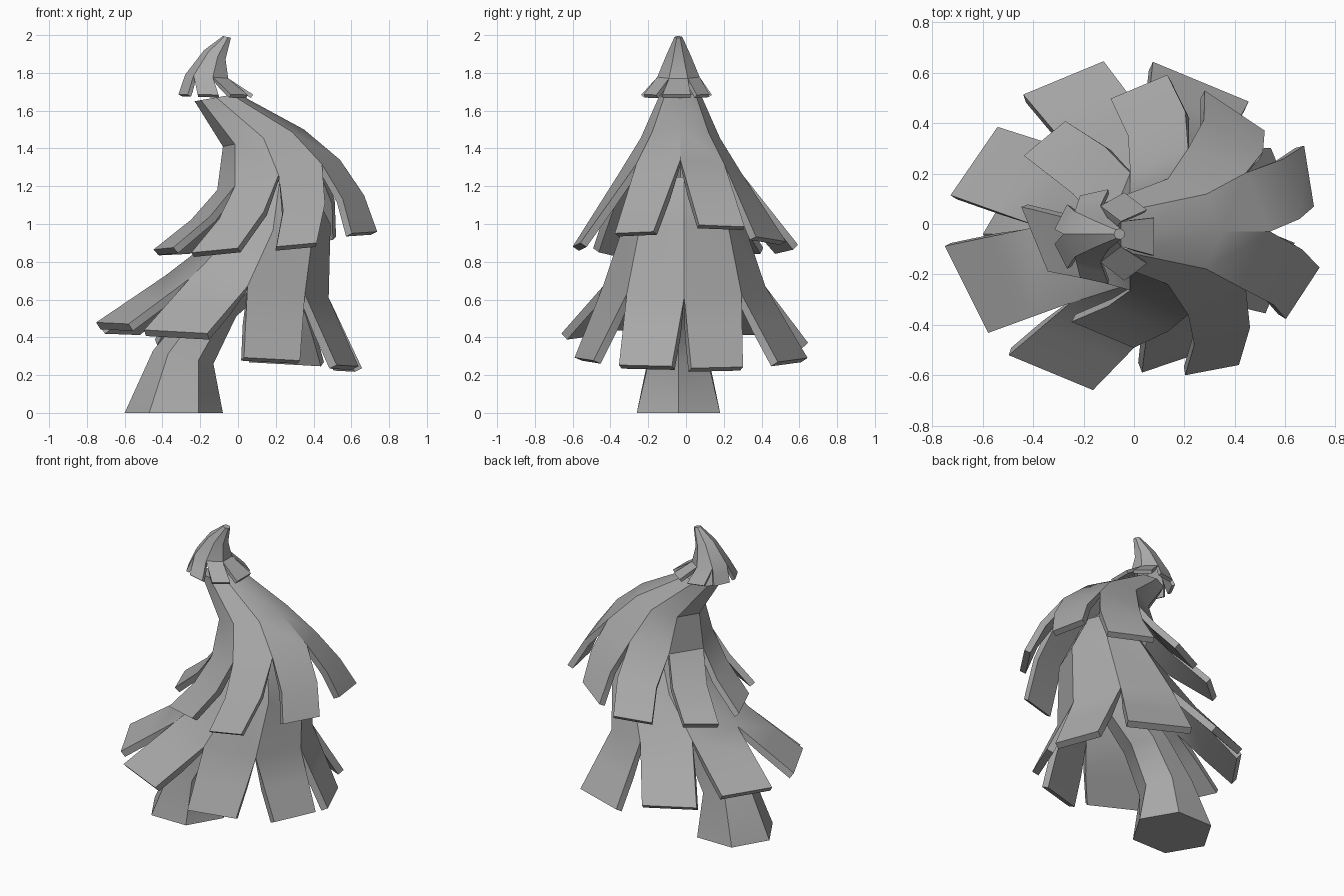
import bpy, bmesh
from math import cos, sin, pi, radians
from mathutils import Matrix, Vector

cube = bpy.data.objects.get("Cube")
if cube:
    bpy.data.objects.remove(cube, do_unlink=True)

grey = bpy.data.materials.new("plain grey")
grey.use_nodes = True
grey.diffuse_color = (0.4, 0.4, 0.4, 1)
grey.node_tree.nodes["Principled BSDF"].inputs["Base Color"].default_value = (0.4, 0.4, 0.4, 1)


def finish(bm, name, thick=0):
    """Make the object, give it thickness, then smooth it while keeping rims sharp."""
    mesh = bpy.data.meshes.new(name)
    bm.to_mesh(mesh)
    bm.free()
    mesh.materials.append(grey)
    obj = bpy.data.objects.new(name, mesh)
    bpy.context.collection.objects.link(obj)
    bpy.ops.object.select_all(action='DESELECT')
    obj.select_set(True)
    bpy.context.view_layer.objects.active = obj
    if thick:
        mod = obj.modifiers.new("thickness", 'SOLIDIFY')
        mod.thickness = thick
        mod.offset = -1
        bpy.ops.object.modifier_apply(modifier=mod.name)
    bpy.ops.object.shade_smooth_by_angle(angle=0.6)


def loft(bm, rings, sides, start, yc):
    """Skin tilted rings, each given by its -x point, +x point and half depth."""
    loops = []
    for (x0, z0), (x1, z1), depth in rings:
        loop = []
        for i in range(sides):
            a = start + 2 * pi * i / sides
            t = (1 + cos(a)) / 2
            loop.append(bm.verts.new((x0 + (x1 - x0) * t, yc + depth * sin(a), z0 + (z1 - z0) * t)))
        loops.append(loop)
    for up, low in zip(loops, loops[1:]):
        for i in range(sides):
            j = (i + 1) % sides
            bm.faces.new((up[i], low[i], low[j], up[j]))
    bm.faces.new(loops[0])
    return loops


def skirt(name, rings, tips, start, yc, bend, thick):
    """Closed bell whose hem continues as strips; a tip is x, y, z, relative width, turn."""
    bm = bmesh.new()
    n = len(tips)
    hem = loft(bm, rings, n, start, yc)[-1]
    for i, (x, y, z, width, turn) in enumerate(tips):
        a, b = hem[i], hem[(i + 1) % n]
        half = (b.co - a.co) / 2
        tip = Vector((x, y, z))
        # Strip ends are turned and lie flatter than the hem
        tip_half = Matrix.Rotation(radians(turn), 3, 'Z') @ half * width
        tip_half.z *= 0.4
        knee = (a.co + b.co) / 4 + tip / 2 + Vector((bend, 0, 0))
        row = (a, b)
        for centre, side in ((knee, (half + tip_half) / 2), (tip, tip_half)):
            new = (bm.verts.new(centre - side), bm.verts.new(centre + side))
            bm.faces.new((row[0], new[0], new[1], row[1]))
            row = new
    finish(bm, name, thick)


# Bent six-sided trunk
bm = bmesh.new()
trunk = loft(bm, [((0.12, 1.1), (0.3, 1.1), 0.1),
                  ((0.0, 0.84), (0.22, 0.72), 0.14),
                  ((-0.26, 0.56), (-0.01, 0.51), 0.16),
                  ((-0.45, 0.33), (-0.13, 0.26), 0.18),
                  ((-0.6, 0), (-0.08, 0), 0.255)], 6, 0, -0.04)
bm.faces.new(trunk[-1][::-1])
finish(bm, "trunk")

# Lower foliage
skirt("lower_foliage",
      [((0.08, 1.2), (0.36, 1.25), 0.18),
       ((-0.12, 0.93), (0.49, 1.0), 0.33),
       ((-0.38, 0.73), (0.48, 0.61), 0.43)],
      [(0.6, 0.165, 0.24, 0.9, 0), (0.265, 0.565, 0.28, 1.25, 0), (-0.28, 0.58, 0.38, 1.05, 0),
       (-0.635, 0.25, 0.45, 1, -12), (-0.665, -0.26, 0.475, 1.17, 4), (-0.33, -0.59, 0.43, 1.1, 0),
       (0.18, -0.54, 0.285, 0.95, -4), (0.58, -0.215, 0.25, 0.92, 0)],
      0, -0.01, 0, 0.045)

# Middle foliage
skirt("middle_foliage",
      [((-0.23, 1.65), (0.0, 1.69), 0.115),
       ((-0.08, 1.41), (0.35, 1.5), 0.21),
       ((-0.11, 1.18), (0.54, 1.34), 0.33)],
      [(0.695, 0.19, 0.99, 0.97, -13), (0.4, 0.45, 0.92, 1.15, -11), (0.02, 0.545, 0.88, 0.98, 0),
       (-0.355, 0.34, 0.87, 0.85, -28), (-0.395, -0.06, 0.87, 1.1, 0), (-0.125, -0.44, 0.86, 1.07, 0),
       (0.31, -0.58, 0.89, 0.87, -12), (0.67, -0.275, 0.955, 0.97, -11)],
      0, -0.03, 0.03, 0.04)

# Leaning pointed crown, with its widest strip at the +x side
strips = 7
skirt("top_foliage",
      [((-0.08, 1.995), (-0.035, 1.985), 0.022),
       ((-0.18, 1.92), (-0.06, 1.87), 0.068),
       ((-0.28, 1.79), (-0.04, 1.77), 0.115)],
      [(-0.115 + 0.195 * cos(2 * pi * i / strips), -0.05 + 0.18 * sin(2 * pi * i / strips),
        1.685, 1.1 if i else 1.5, 0) for i in range(strips)],
      -pi / strips, -0.04, 0, 0.022)
